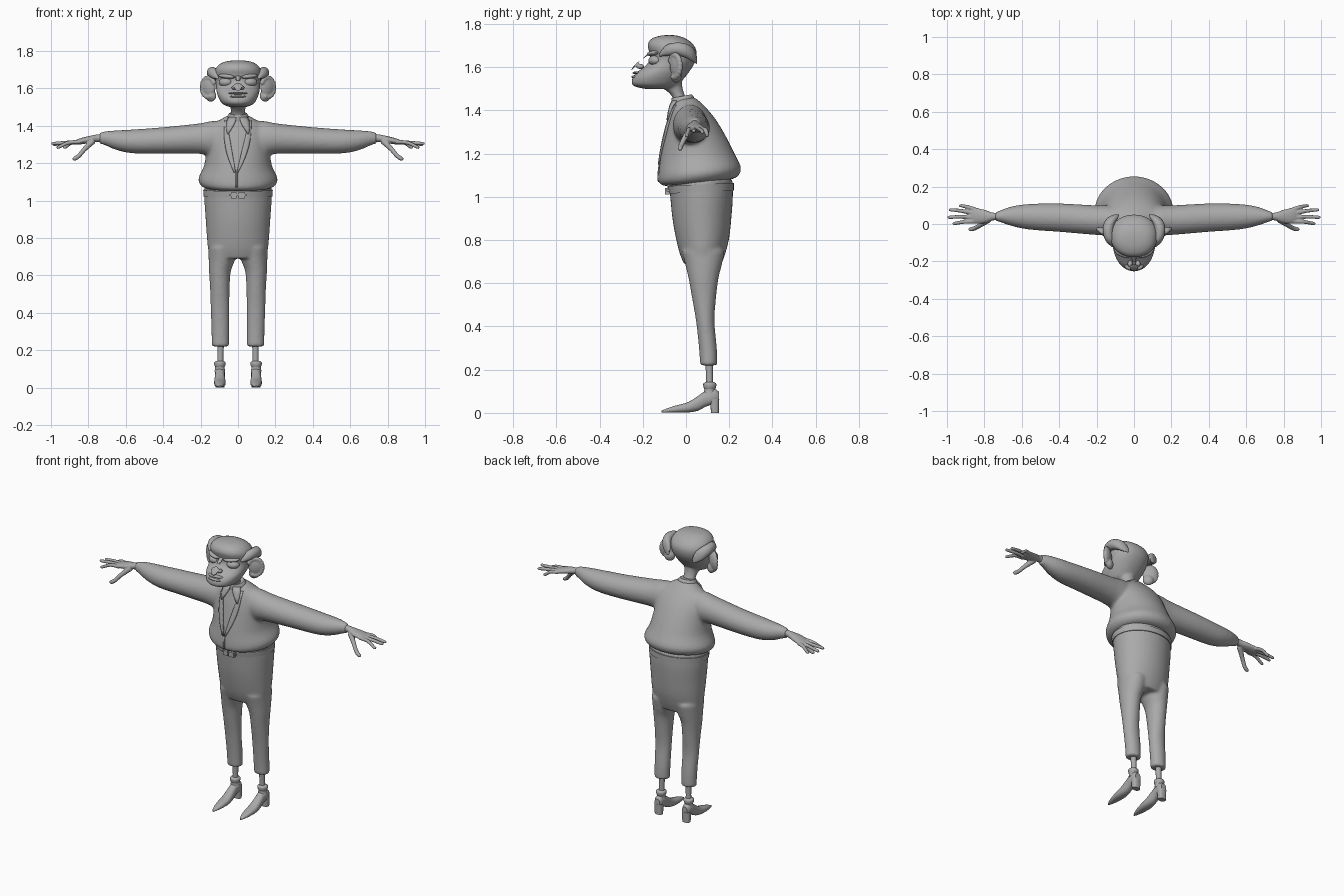
import bpy, bmesh, math
from mathutils import Vector, Matrix

grey = bpy.data.materials.new("plain_grey")
grey.diffuse_color = (0.4, 0.4, 0.4, 1)


def finish(name, bm, voxel=0, smooth=4, angle=40):
    """Turn a bmesh into a shaded object, optionally fused by voxel remesh."""
    bmesh.ops.recalc_face_normals(bm, faces=bm.faces)
    me = bpy.data.meshes.new(name)
    bm.to_mesh(me)
    bm.free()
    ob = bpy.data.objects.new(name, me)
    bpy.context.collection.objects.link(ob)
    me.materials.append(grey)
    bpy.ops.object.select_all(action='DESELECT')
    ob.select_set(True)
    bpy.context.view_layer.objects.active = ob
    bpy.ops.object.shade_smooth_by_angle(angle=math.radians(angle))
    if voxel:
        m = ob.modifiers.new("fuse", 'REMESH')
        m.mode, m.voxel_size, m.use_smooth_shade = 'VOXEL', voxel, True
        s = ob.modifiers.new("soften", 'SMOOTH')
        s.factor, s.iterations = 0.5, smooth
    return ob


def catmull(a, b, c, d, t):
    return 0.5 * (2 * b + (c - a) * t + (2 * a - 5 * b + 4 * c - d) * t * t
                  + (3 * b - a - 3 * c + d) * t ** 3)


def loft(bm, stations, n=24, steps=3, power=1.0):
    """Skin ellipses given as (centre, u axis, v axis), with smooth steps between."""
    st = [tuple(Vector(p) for p in s) for s in stations]
    full = []
    for i in range(len(st) - 1):
        a, b, c, d = st[max(i - 1, 0)], st[i], st[i + 1], st[min(i + 2, len(st) - 1)]
        full += [[catmull(a[k], b[k], c[k], d[k], j / steps) for k in range(3)]
                 for j in range(steps)]
    full.append(st[-1])
    rings = []
    for c, u, v in full:
        ring = []
        for k in range(n):
            t = 2 * math.pi * k / n
            x, y = math.cos(t), math.sin(t)
            x = math.copysign(abs(x) ** power, x)
            y = math.copysign(abs(y) ** power, y)
            ring.append(bm.verts.new(c + u * x + v * y))
        rings.append(ring)
    for r, q in zip(rings, rings[1:]):
        for k in range(n):
            bm.faces.new((r[k], r[(k + 1) % n], q[(k + 1) % n], q[k]))
    bm.faces.new(rings[0])
    bm.faces.new(rings[-1][::-1])


def level(rows, x=0):
    """Upright rows: front y, front z, back y, back z, half width [, x centre]."""
    return [((r[5] * x if len(r) > 5 else 0, (r[0] + r[2]) / 2, (r[1] + r[3]) / 2),
             (r[4], 0, 0), (0, (r[2] - r[0]) / 2, (r[3] - r[1]) / 2)) for r in rows]


def limb(bm, pts, n=10):
    """Round tube through (x, y, z, radius) points."""
    d = (Vector(pts[-1][:3]) - Vector(pts[0][:3])).normalized()
    u = d.orthogonal().normalized()
    v = d.cross(u)
    loft(bm, [(p[:3], u * p[3], v * p[3]) for p in pts], n)


def ball(bm, loc, size, turn=0, tilt=0):
    bmesh.ops.create_uvsphere(bm, u_segments=20, v_segments=12, radius=1,
        matrix=Matrix.Translation(loc) @ Matrix.Rotation(turn, 4, 'Z')
        @ Matrix.Rotation(tilt, 4, 'Y') @ Matrix.Diagonal((*size, 1)))


def box(bm, loc, size):
    bmesh.ops.create_cube(bm, size=1,
                          matrix=Matrix.Translation(loc) @ Matrix.Diagonal((*size, 1)))


# Jacket: torso and both sleeves fused
TORSO = [(-.10, 1.05, .205, 1.08, .17), (-.125, 1.065, .24, 1.095, .198),
         (-.128, 1.10, .255, 1.135, .212), (-.12, 1.17, .225, 1.20, .182),
         (-.107, 1.25, .185, 1.28, .17), (-.09, 1.33, .14, 1.355, .165),
         (-.073, 1.39, .10, 1.405, .145), (-.062, 1.43, .06, 1.445, .085),
         (-.05, 1.45, .04, 1.46, .055)]
bm = bmesh.new()
loft(bm, level(TORSO), 40)
SLEEVE = [(.04, -.05, .09, 1.23, 1.43), (.14, -.06, .10, 1.235, 1.425),
          (.21, -.058, .10, 1.25, 1.412), (.40, -.042, .11, 1.25, 1.392),
          (.56, -.03, .107, 1.252, 1.38), (.65, -.012, .095, 1.27, 1.375),
          (.71, .008, .075, 1.295, 1.37), (.742, .018, .062, 1.305, 1.362)]
for s in (-1, 1):
    loft(bm, [((s * x, (a + b) / 2, (c + d) / 2), (0, (b - a) / 2, 0), (0, 0, (d - c) / 2))
              for x, a, b, c, d in SLEEVE], 28)
finish("jacket", bm, .009, 6)


def chest(x, z):
    """Front surface of the jacket."""
    for a, b in zip(TORSO, TORSO[1:]):
        if a[1] <= z <= b[1]:
            t = (z - a[1]) / (b[1] - a[1])
            f, k, w = (a[i] + (b[i] - a[i]) * t for i in (0, 2, 4))
            return (f + k) / 2 - (k - f) / 2 * math.sqrt(max(0, 1 - (x / w) ** 2))
    return TORSO[-1][0]


def strip(name, rows, lift, thick=.008):
    """Thin cloth plate on the chest from (z, x inner, x outer) rows."""
    bm = bmesh.new()
    cols = [[bm.verts.new((x0 + (x1 - x0) * k / 3, chest(x0 + (x1 - x0) * k / 3, z) - lift, z))
             for k in range(4)] for z, x0, x1 in rows]
    for a, b in zip(cols, cols[1:]):
        for k in range(3):
            bm.faces.new((a[k], a[k + 1], b[k + 1], b[k]))
    ob = finish(name, bm)
    m = ob.modifiers.new("thickness", 'SOLIDIFY')
    m.thickness, m.offset = thick, 0


# Lapels, front edge and shirt collar points
for s in (-1, 1):
    strip("lapel", [(1.425 - .275 * i / 8, s * (.058 * (1 - i / 8) + .002) - .01 * i / 8,
                     s * (.058 * (1 - i / 8) + .012 + .022 * math.sin(math.pi * i / 8)) - .01 * i / 8)
                    for i in range(9)], .004)
    strip("collar_point", [(1.445, s * .008, s * .05), (1.42, s * .014, s * .06),
                           (1.39, s * .03, s * .062), (1.355, s * .052, s * .058)], .01)
strip("front_edge", [(1.15 - .02 * i, -.012, -.004) for i in range(5)], .002, .006)

# Shirt collar band
bm = bmesh.new()
loft(bm, level([(-.068, 1.42, .045, 1.43, .064), (-.068, 1.445, .036, 1.462, .056),
                (-.066, 1.457, .026, 1.475, .047)]))
finish("shirt_collar", bm)

# Trousers: seat and both legs fused
bm = bmesh.new()
loft(bm, level([(-.01, .69, .165, .69, .145), (-.03, .74, .183, .74, .16),
                (-.047, .81, .20, .81, .167), (-.063, .90, .21, .90, .173),
                (-.073, 1.0, .217, 1.0, .18), (-.08, 1.075, .215, 1.085, .18)]), 36)
LEG = [(.065, .22, .145, .22, .047, .094), (.06, .30, .143, .30, .048, .094),
       (.047, .42, .132, .42, .050, .096), (.03, .52, .138, .52, .052, .097),
       (.012, .62, .15, .62, .058, .097), (-.002, .68, .165, .68, .070, .087),
       (-.02, .75, .18, .75, .075, .083)]
for s in (-1, 1):
    loft(bm, level(LEG, s), 28)
finish("trousers", bm, .009, 5)

# Belt and buckle
bm = bmesh.new()
loft(bm, level([(-.08, 1.015, .222, 1.03, .184), (-.086, 1.05, .222, 1.065, .186)]), 40, 1)
finish("belt", bm)
bm = bmesh.new()
for x, w in ((-.022, .03), (.02, .036)):
    box(bm, (x, -.087, 1.027), (w, .022, .03))
box(bm, (0, -.084, 1.03), (.09, .014, .012))
finish("buckle", bm)

SHOE = [(-.113, .002, .010, .005), (-.085, .001, .022, .017), (-.04, .001, .036, .027),
        (.01, .002, .050, .031), (.055, .010, .078, .028), (.09, .028, .102, .026),
        (.13, .042, .112, .027), (.152, .048, .098, .018)]
for s in (-1, 1):
    cx = s * .097
    # Shoe with heel block
    bm = bmesh.new()
    loft(bm, [((cx, y, (a + b) / 2), (w, 0, 0), (0, 0, (b - a) / 2)) for y, a, b, w in SHOE], 20,
         power=.85)
    finish("shoe", bm)
    bm = bmesh.new()
    loft(bm, [((cx, .134, 0), (.024, 0, 0), (0, .018, 0)),
              ((cx, .132, .065), (.027, 0, 0), (0, .022, 0))], 16, 2, .7)
    finish("shoe_heel", bm)
    # Shin and rolled sock
    bm = bmesh.new()
    limb(bm, [(s * .095, .11, .08, .019), (s * .094, .109, .16, .016), (s * .093, .107, .26, .019)], 16)
    finish("shin", bm)
    bm = bmesh.new()
    limb(bm, [(cx, .11, .085, .029), (cx, .11, .108, .025), (cx, .11, .118, .029),
              (cx, .11, .135, .03), (cx, .11, .143, .019)], 18)
    finish("sock", bm)
    # Hand: palm, four fingers and drooping thumb
    bm = bmesh.new()
    loft(bm, [((s * x, y, z), (0, w, 0), (0, 0, h)) for x, y, z, w, h in
              [(.72, .04, 1.335, .02, .022), (.755, .04, 1.333, .021, .02),
               (.80, .04, 1.325, .036, .019), (.85, .045, 1.315, .043, .016),
               (.875, .047, 1.309, .038, .011)]], 16)
    for y0, x1, y1, z1 in ((.078, .93, .098, 1.285), (.057, .985, .076, 1.30),
                           (.036, .992, .036, 1.305), (.014, .965, .003, 1.285)):
        limb(bm, [(s * .85, y0, 1.313, .012), (s * (.85 + x1) / 2, (y0 + y1) / 2 + .003, 1.309, .0105),
                  (s * (x1 - .006), y1, z1, .009), (s * x1 + s * .005, y1, z1 - .001, .005)])
    limb(bm, [(s * .775, .025, 1.32, .018), (s * .82, -.005, 1.275, .013),
              (s * .85, -.022, 1.24, .012), (s * .872, -.028, 1.224, .012),
              (s * .882, -.03, 1.218, .006)])
    finish("hand", bm, .004, 2)
    # Ear: dish with rim and lobe
    bm = bmesh.new()
    ball(bm, (s * .158, -.045, 1.607), (.045, .02, .054), s * .6)
    ball(bm, (s * .145, -.045, 1.56), (.032, .021, .032), s * .6)
    for i in range(14):
        t = math.radians(-110 + 260 * i / 13)
        r = Vector((s * .042 * math.cos(t) * .82, .042 * math.cos(t) * .57 - .006, .052 * math.sin(t)))
        ball(bm, r + Vector((s * .158, -.045, 1.605)), (.013, .013, .013))
    finish("ear", bm, .005, 3)
    # Side tuft of hair sweeping to the back
    bm = bmesh.new()
    loft(bm, [((s * x, y, z), (w, 0, 0), (0, 0, h)) for x, y, z, w, h in
              [(.112, -.122, 1.658, .008, .008), (.128, -.09, 1.678, .024, .026),
               (.138, -.045, 1.685, .028, .03), (.133, 0, 1.676, .03, .034),
               (.112, .035, 1.655, .028, .033), (.092, .052, 1.63, .012, .016)]], 14)
    finish("hair_tuft", bm)
    # Closed eye and brow
    bm = bmesh.new()
    ball(bm, (s * .066, -.143, 1.632), (.038, .03, .024), s * .4)
    finish("eyelid", bm)
    bm = bmesh.new()
    ball(bm, (s * .06, -.15, 1.664), (.048, .026, .013), s * .4, s * -.1)
    finish("brow", bm)

# Head: flat skull, long jaw and neck fused
bm = bmesh.new()
loft(bm, level([(-.19, 1.50, -.07, 1.50, .045), (-.245, 1.515, -.04, 1.515, .082),
                (-.25, 1.545, -.012, 1.545, .102), (-.23, 1.575, .012, 1.575, .113),
                (-.19, 1.605, .032, 1.605, .118), (-.168, 1.635, .046, 1.635, .12),
                (-.170, 1.67, .05, 1.67, .125), (-.178, 1.70, .038, 1.70, .122),
                (-.165, 1.728, .008, 1.728, .10), (-.13, 1.744, -.03, 1.744, .065),
                (-.095, 1.749, -.06, 1.749, .02)]), 36, power=.92)
loft(bm, level([(-.055, 1.42, .015, 1.42, .042), (-.065, 1.465, -.003, 1.465, .038),
                (-.10, 1.50, -.015, 1.50, .042), (-.15, 1.55, -.02, 1.55, .06)]))
finish("head", bm, .007, 4)

# Hooked nose with nostrils
bm = bmesh.new()
loft(bm, [((0, y, z), (w, 0, 0), (0, d, e)) for y, z, w, d, e in
          [(-.16, 1.67, .014, .014, .004), (-.192, 1.645, .016, .018, .012),
           (-.218, 1.622, .022, .016, .016), (-.24, 1.603, .023, .01, .016),
           (-.252, 1.59, .010, .004, .008)]], 16)
for s in (-1, 1):
    ball(bm, (s * .021, -.212, 1.604), (.014, .018, .012))
finish("nose", bm, .004, 3)

# Thin lips
bm = bmesh.new()
ball(bm, (0, -.226, 1.574), (.05, .022, .007))
ball(bm, (0, -.232, 1.556), (.045, .021, .008))
finish("lips", bm)
